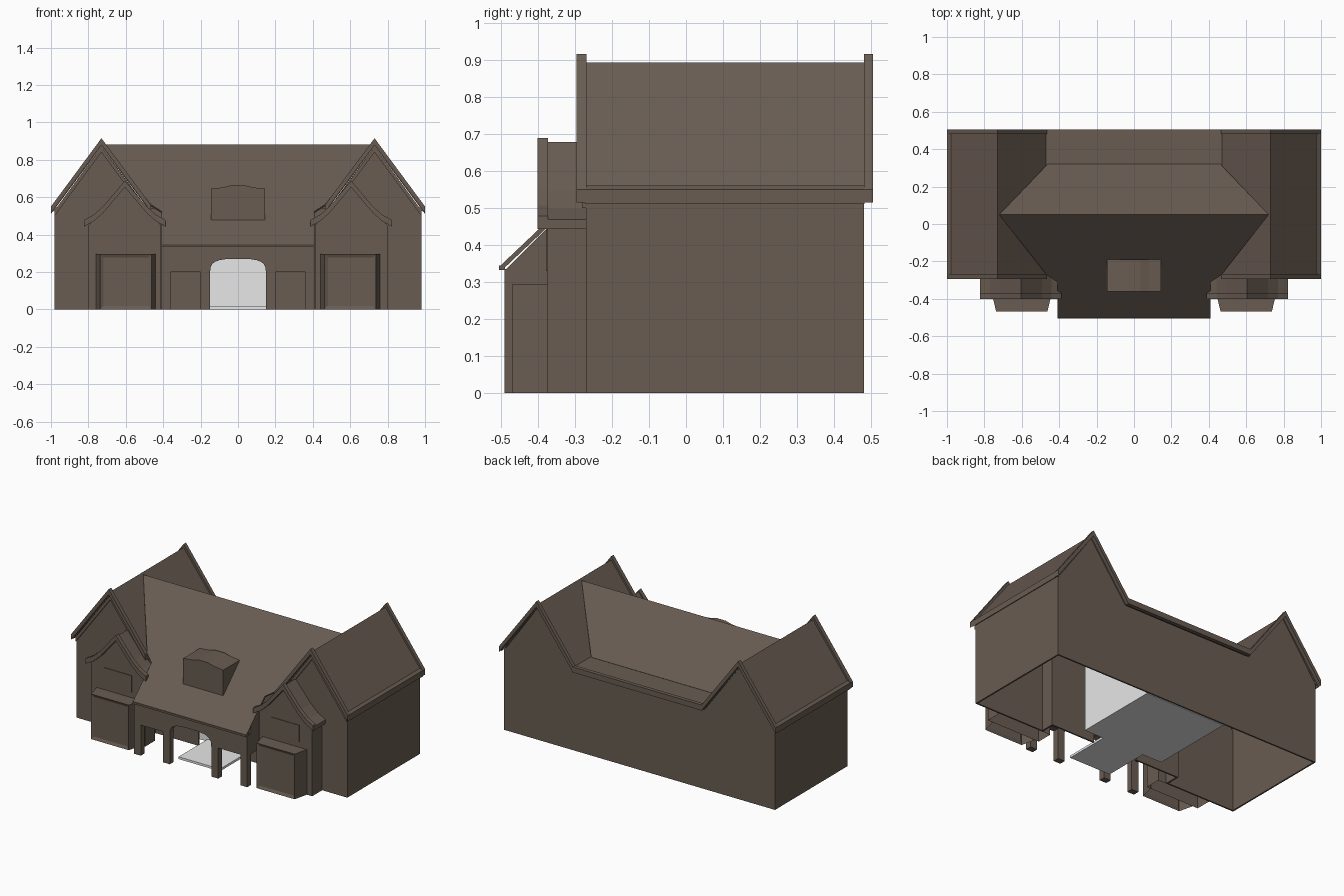
import bpy, bmesh, math
from mathutils import Vector

if "Cube" in bpy.data.objects:
    bpy.data.objects.remove(bpy.data.objects["Cube"])


def material(name, rgb):
    m = bpy.data.materials.new(name)
    m.diffuse_color = (*rgb, 1)
    m.use_nodes = True
    m.node_tree.nodes["Principled BSDF"].inputs["Base Color"].default_value = m.diffuse_color
    return m


BROWN = material("warm brown", (0.140, 0.107, 0.084))
WHITE = material("pale interior", (0.8, 0.8, 0.8))


def make(name, bm, mat):
    bmesh.ops.recalc_face_normals(bm, faces=bm.faces)
    me = bpy.data.meshes.new(name)
    bm.to_mesh(me)
    bm.free()
    me.materials.append(mat)
    ob = bpy.data.objects.new(name, me)
    bpy.context.collection.objects.link(ob)
    return ob


def prism(name, pts, axis, a, b, mat=BROWN, open_bottom=False, inset=None):
    """Extrude a 2D outline along an axis from a to b."""
    place = {"x": lambda p, t: (t, p[0], p[1]),
             "y": lambda p, t: (p[0], t, p[1]),
             "z": lambda p, t: (p[0], p[1], t)}[axis]
    bm = bmesh.new()
    lo = [bm.verts.new(place(p, a)) for p in pts]
    hi = [bm.verts.new(place(p, b)) for p in pts]
    bm.faces.new(lo)
    bm.faces.new(hi)
    n = len(pts)
    for i in range(n):
        j = (i + 1) % n
        bm.faces.new((lo[i], lo[j], hi[j], hi[i]))
    bmesh.ops.recalc_face_normals(bm, faces=bm.faces)
    if inset:  # shallow recessed panel in the front face
        front = [f for f in bm.faces if f.normal.y < -0.99]
        bmesh.ops.inset_individual(bm, faces=front, thickness=inset, depth=-0.008)
    if open_bottom:
        low = [f for f in bm.faces if all(v.co.z < 1e-5 for v in f.verts)]
        bmesh.ops.delete(bm, geom=low, context="FACES_ONLY")
    return make(name, bm, mat)


def box(name, x0, x1, y0, y1, z0, z1, mat=BROWN):
    return prism(name, [(x0, z0), (x1, z0), (x1, z1), (x0, z1)], "y", y0, y1, mat)


def band(name, line, drop, y0, y1):
    """Roof strip: a profile line in x,z with a vertical thickness."""
    under = [(x, z - drop) for x, z in reversed(line)]
    return prism(name, line + under, "y", y0, y1)


def sheet(name, verts, faces, thick):
    bm = bmesh.new()
    vs = [bm.verts.new(v) for v in verts]
    for f in faces:
        bm.faces.new([vs[i] for i in f])
    ob = make(name, bm, BROWN)
    mod = ob.modifiers.new("thickness", "SOLIDIFY")
    mod.thickness = thick
    mod.offset = -1
    return ob


# Back wall with two gables
wing = [(0.98, 0), (0.98, 0.52), (0.73, 0.87), (0.47, 0.52)]
prism("back_wall", wing + [(-x, z) for x, z in reversed(wing)], "y", 0.47, 0.48)

# Coping along the back gables and the low eave between them
cope = [(1.0, 0.55), (0.73, 0.915), (0.465, 0.558)]
band("back_coping", cope + [(-x, z) for x, z in reversed(cope)], 0.036, 0.48, 0.505)

# Low flat roof behind the main roof
box("back_flat_roof", -0.47, 0.47, 0.30, 0.485, 0.53, 0.55)

for s, side in ((1, "right"), (-1, "left")):
    def m(pts):
        return [(s * x, z) for x, z in pts]

    # Wing walls
    prism(side + "_wing_front", m(wing + [(0.47, 0)]), "y", -0.27, -0.26)
    box(side + "_wing_side", *sorted((s * 0.97, s * 0.98)), -0.27, 0.48, 0, 0.53)
    box(side + "_wing_inner_wall", *sorted((s * 0.47, s * 0.48)), -0.27, -0.17, 0, 0.54)
    # Wing roof and front coping
    band(side + "_wing_roof", m([(1.0, 0.533), (0.73, 0.892), (0.465, 0.54)]),
         0.022, -0.272, 0.482)
    band(side + "_eave_gutter", m([(1.0, 0.55), (0.985, 0.56), (0.97, 0.56)]),
         0.034, -0.272, 0.482)
    band(side + "_front_coping", m(cope), 0.036, -0.295, -0.268)
    band(side + "_coping_trim", m([(0.98, 0.53), (0.73, 0.87), (0.48, 0.53)]),
         0.03, -0.28, -0.268)

    # Small front pavilion with flared gable roof
    c = 0.605
    prism(side + "_pavilion",
          m([(c + 0.193, 0), (c + 0.193, 0.452), (c + 0.11, 0.525), (c, 0.655),
             (c - 0.11, 0.525), (c - 0.193, 0.452), (c - 0.193, 0)]),
          "y", -0.373, -0.27, open_bottom=True)
    flare = [(0.218, 0.468), (0.165, 0.497), (0.112, 0.545)]
    line = [(c + x, z) for x, z in flare] + [(c, 0.678)] + \
           [(c - x, z) for x, z in reversed(flare)]
    band(side + "_pavilion_roof", m(line), 0.025, -0.375, -0.27)
    band(side + "_pavilion_coping", m([(x, z + 0.01) for x, z in line]),
         0.035, -0.40, -0.372)
    # Upper panel above the bay
    box(side + "_pavilion_panel", *sorted((s * (c - 0.1), s * (c + 0.1))),
        -0.377, -0.37, 0.33, 0.44)

    # Canted bay with recessed panel
    prism(side + "_bay", m([(0.76, -0.372), (0.737, -0.468), (0.463, -0.468), (0.44, -0.372)]),
          "z", 0, 0.295, open_bottom=True, inset=0.025)

    # Porch side beam and porch back wall
    prism(side + "_porch_side", [(-0.488, 0.2), (-0.488, 0.332), (-0.37, 0.45), (-0.37, 0.2)],
          "x", s * 0.385, s * 0.408)
    box(side + "_porch_back_wall", *sorted((s * 0.16, s * 0.48)), -0.18, -0.17, 0, 0.54)

# Main roof: long front slope running down over the porch, steep back slope
half = [(0.72, 0.05, 0.882), (0.465, -0.275, 0.56), (0.41, -0.31, 0.525),
        (0.41, -0.503, 0.342), (0.462, 0.32, 0.552)]
verts = half + [(-x, y, z) for x, y, z in half]
sheet("main_roof", verts, [(0, 5, 6, 7, 8, 3, 2, 1), (0, 4, 9, 5)], 0.012)
box("porch_fascia", -0.41, 0.41, -0.505, -0.488, 0.333, 0.345)

# Porch front: posts, square side openings and central arch
arch = []
for i in range(13):
    t = math.pi * i / 12
    cx, sz = math.cos(t), math.sin(t)
    arch.append((math.copysign(0.15 * abs(cx) ** 0.6, cx), 0.19 + 0.08 * max(sz, 0) ** 0.6))
outer = [(0.41, 0), (0.36, 0), (0.36, 0.2), (0.2, 0.2), (0.2, 0), (0.15, 0)]
prism("porch_front", [(-0.41, 0.335), (0.41, 0.335)] + outer + arch +
      [(-x, z) for x, z in reversed(outer)], "y", -0.49, -0.45)
box("porch_lintel", -0.16, 0.16, -0.18, -0.17, 0.28, 0.54)

# Dormer with a softly raised top
prism("dormer", [(-0.145, 0.474), (0.145, 0.474), (0.145, 0.645), (0.08, 0.652),
                 (0.035, 0.664), (-0.035, 0.664), (-0.08, 0.652), (-0.145, 0.645)],
      "y", -0.36, -0.19)

# Pale entrance hall, door and walkway
box("entrance_hall", -0.29, 0.29, -0.10, 0.465, 0, 0.46, WHITE)
box("hall_door", -0.08, 0.08, -0.108, -0.099, 0.015, 0.23, WHITE)
box("walkway", -0.15, 0.15, -0.40, -0.10, 0, 0.015, WHITE)
